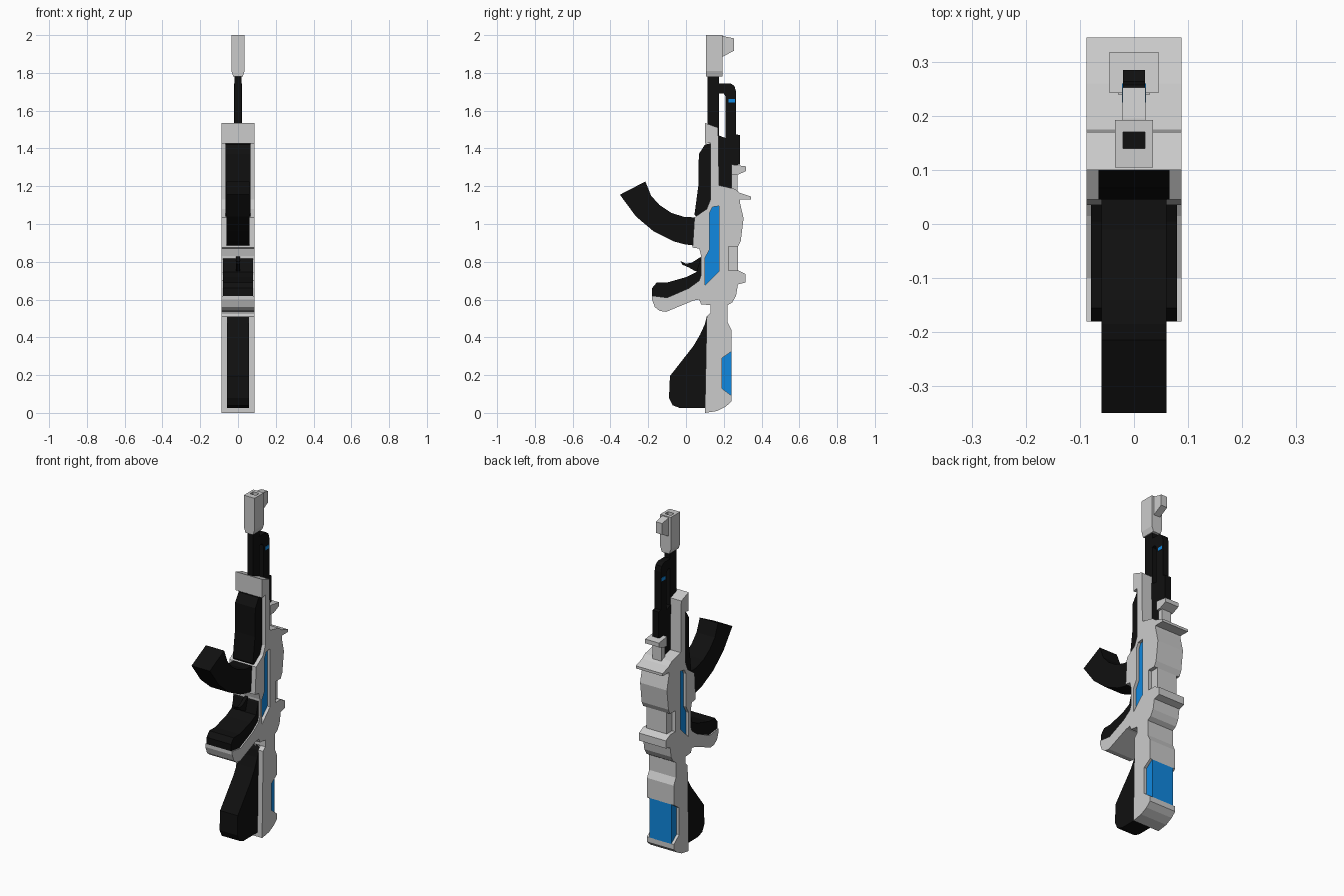
import bpy, bmesh


def material(name, rgb):
    m = bpy.data.materials.new(name)
    m.diffuse_color = (*rgb, 1)
    return m


BLACK = material("black", (0.005, 0.005, 0.005))
BLUE = material("blue", (0.005, 0.25, 0.75))


def profile(name, pts, x0, x1, mat=None):
    """Extrude a (y, z) outline from x0 to x1."""
    bm = bmesh.new()
    face = bm.faces.new([bm.verts.new((x0, y, z)) for y, z in pts])
    ext = bmesh.ops.extrude_face_region(bm, geom=[face])["geom"]
    verts = [g for g in ext if isinstance(g, bmesh.types.BMVert)]
    bmesh.ops.translate(bm, vec=(x1 - x0, 0, 0), verts=verts)
    bmesh.ops.recalc_face_normals(bm, faces=bm.faces)
    me = bpy.data.meshes.new(name)
    bm.to_mesh(me)
    bm.free()
    ob = bpy.data.objects.new(name, me)
    bpy.context.collection.objects.link(ob)
    if mat:
        me.materials.append(mat)
    return ob


def sym(name, pts, w, mat=None):
    return profile(name, pts, -w, w, mat)


def rect(y0, y1, z0, z1):
    return [(y0, z0), (y1, z0), (y1, z1), (y0, z1)]


def cut(target, pts, x0, x1, name):
    c = profile(name, pts, x0, x1)
    c.hide_render = True
    c.display_type = 'WIRE'
    c.hide_set(True)
    mod = target.modifiers.new(name, 'BOOLEAN')
    mod.operation = 'DIFFERENCE'
    mod.solver = 'EXACT'
    mod.object = c


# Grey frame: stock, receiver, grip back and fore-end in one outline
frame = sym("frame", [
    (0.10, 0), (0.165, 0.01), (0.21, 0.033), (0.24, 0.06), (0.24, 0.44),
    (0.22, 0.48), (0.22, 0.57), (0.245, 0.585), (0.265, 0.62), (0.275, 0.68),
    (0.315, 0.69), (0.315, 0.735), (0.275, 0.755), (0.275, 0.88),
    (0.29, 0.91), (0.305, 1.03), (0.285, 1.115), (0.285, 1.13),
    (0.345, 1.13), (0.345, 1.145), (0.285, 1.165), (0.26, 1.185),
    (0.175, 1.205), (0.17, 1.51), (0.10, 1.535), (0.10, 1.425),
    (0.13, 1.43), (0.13, 1.13), (0.11, 1.08), (0.045, 1.035),
    (0.035, 0.875), (0.07, 0.87), (0.08, 0.83), (0.08, 0.73), (0.07, 0.70),
    (0.015, 0.66), (-0.10, 0.61), (-0.18, 0.62), (-0.18, 0.60),
    (-0.165, 0.56), (-0.14, 0.54), (-0.105, 0.535), (0.04, 0.595),
    (0.07, 0.60), (0.08, 0.575), (0.13, 0.57), (0.13, 0.53), (0.11, 0.51)],
    0.088)

# Recessed blue panels, and the narrower neck behind the receiver
side_panel = [(0.10, 0.675), (0.175, 0.75), (0.175, 1.095), (0.14, 1.09),
              (0.125, 1.06), (0.125, 0.865), (0.10, 0.82)]
stock_panel = [(0.19, 0.29), (0.25, 0.331), (0.25, 0.084), (0.19, 0.13)]
for s in (-1, 1):
    cut(frame, side_panel, s * 0.068, s * 0.12, "side_panel_cutter")
    cut(frame, rect(0.225, 0.30, 0.755, 0.88), s * 0.066, s * 0.12, "neck_cutter")
cut(frame, stock_panel, -0.12, 0.12, "stock_panel_cutter")
sym("side_panel", side_panel, 0.070, BLUE)
sym("stock_panel", [(0.19, 0.29), (0.24, 0.325), (0.24, 0.09), (0.19, 0.13)],
    0.072, BLUE)

# Black furniture
sym("stock_pad", [
    (0.13, 0.53), (0.11, 0.51), (0.10, 0.47), (0.075, 0.415), (0.04, 0.355),
    (-0.085, 0.195), (-0.09, 0.08), (-0.07, 0.04), (-0.03, 0.025),
    (0.13, 0.025)], 0.058, BLACK)
sym("grip_front", [
    (0.09, 0.83), (0.075, 0.81), (0.055, 0.745), (0.005, 0.72), (-0.10, 0.69),
    (-0.155, 0.69), (-0.18, 0.66), (-0.18, 0.62), (-0.10, 0.608),
    (0.015, 0.655), (0.09, 0.70)], 0.08, BLACK)
sym("trigger", [
    (-0.03, 0.805), (0.0, 0.79), (0.03, 0.795), (0.085, 0.83), (0.085, 0.76),
    (0.05, 0.75), (0.015, 0.77), (-0.02, 0.785)], 0.01, BLACK)
sym("handguard", [
    (0.14, 1.43), (0.10, 1.42), (0.068, 1.37), (0.065, 1.20), (0.045, 1.05),
    (0.06, 1.03), (0.14, 1.03)], 0.066, BLACK)
sym("magazine", [
    (-0.35, 1.155), (-0.215, 1.225), (-0.185, 1.15), (-0.14, 1.10),
    (-0.08, 1.06), (-0.01, 1.037), (0.05, 1.035), (0.05, 0.885),
    (-0.01, 0.893), (-0.065, 0.908), (-0.17, 0.96), (-0.265, 1.04)],
    0.06, BLACK)

# Barrel and gas tube
sym("barrel", rect(0.115, 0.175, 1.45, 1.79), 0.018, BLACK)
sym("gas_tube", [
    (0.17, 1.745), (0.235, 1.745), (0.257, 1.73), (0.265, 1.70),
    (0.265, 1.475), (0.285, 1.47), (0.285, 1.315), (0.25, 1.31),
    (0.25, 1.17), (0.17, 1.17), (0.17, 1.47), (0.21, 1.455), (0.21, 1.675),
    (0.20, 1.69), (0.17, 1.69)], 0.02, BLACK)
sym("gas_tube_light", rect(0.225, 0.26, 1.642, 1.662), 0.022, BLUE)

# Rear sight: post and cap
sym("sight_post", rect(0.24, 0.272, 1.17, 1.27), 0.03)
sym("sight_cap", [(0.242, 1.315), (0.318, 1.305), (0.318, 1.28),
                  (0.272, 1.26), (0.242, 1.26)], 0.045)

# Muzzle, tapered at its base, with a square bore
muzzle = sym("muzzle", rect(0.105, 0.192, 1.78, 2.0), 0.035)
bm = bmesh.new()
bm.from_mesh(muzzle.data)
bmesh.ops.bisect_plane(bm, geom=bm.verts[:] + bm.edges[:] + bm.faces[:],
                       plane_co=(0, 0, 1.81), plane_no=(0, 0, 1))
for v in bm.verts:
    if v.co.z < 1.79:
        v.co.x *= 0.7
bm.to_mesh(muzzle.data)
bm.free()
cut(muzzle, rect(0.14, 0.17, 1.93, 2.1), -0.02, 0.02, "bore_cutter")
sym("bore", rect(0.139, 0.171, 1.92, 1.965), 0.021, BLACK)
sym("front_sight", [(0.17, 1.995), (0.195, 1.995), (0.253, 1.983),
                    (0.253, 1.917), (0.19, 1.883), (0.17, 1.883)], 0.021)
